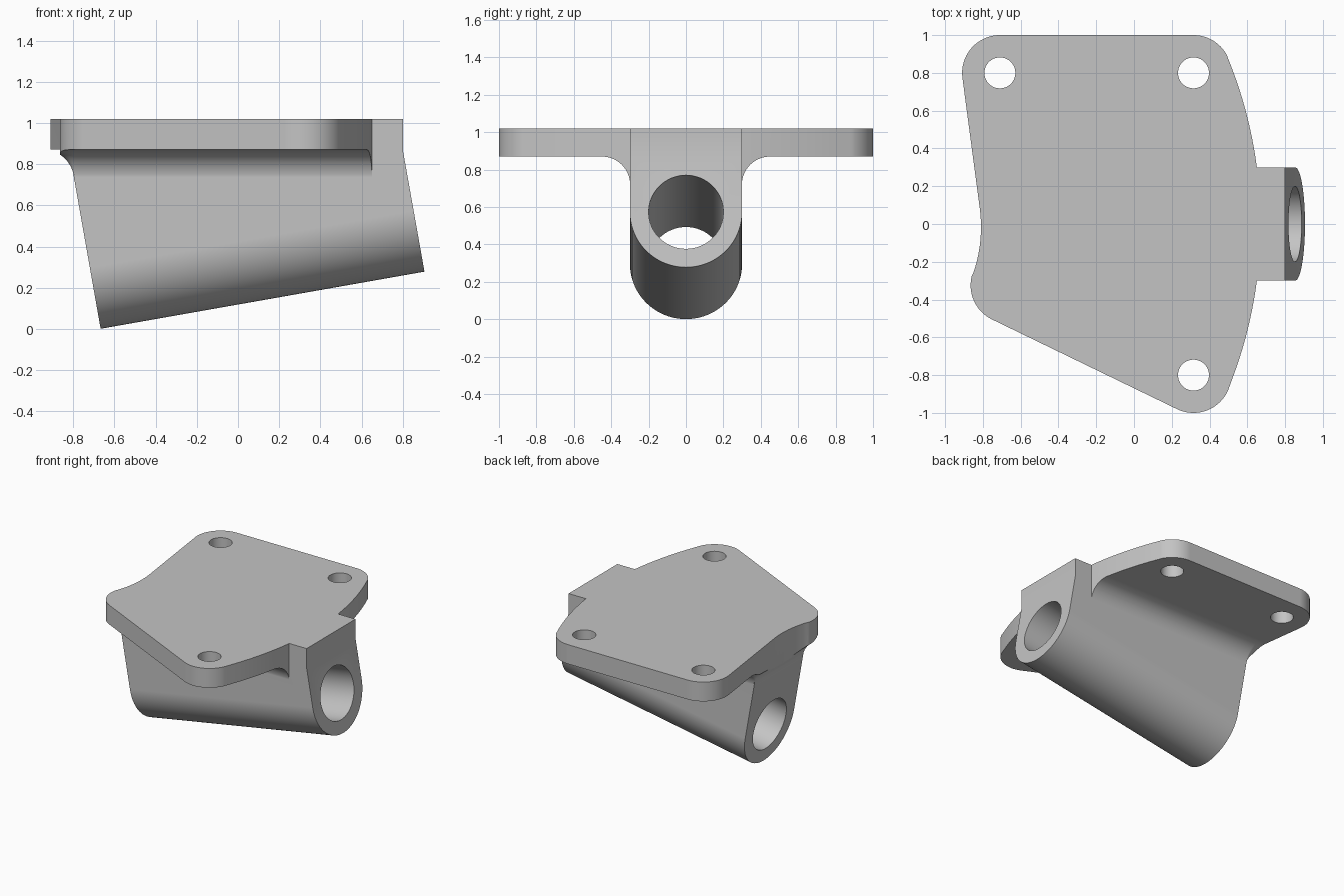
import bpy, bmesh
from math import sin, cos, radians, pi, hypot
from mathutils import Vector

if "Cube" in bpy.data.objects:
    bpy.data.objects.remove(bpy.data.objects["Cube"], do_unlink=True)

TOP, UNDER = 1.02, 0.87        # plate faces
FILLET = 0.15
TILT = radians(10)
HALF = 0.30                    # half width of the bore housing
AXIS = Vector((cos(TILT), 0, sin(TILT)))
UP = Vector((-sin(TILT), 0, cos(TILT)))
MID = Vector((0.067, 0, 0.435))


def arc(cx, cy, r, a0, a1, n):
    return [(cx + r * cos(radians(a0 + (a1 - a0) * i / n)),
             cy + r * sin(radians(a0 + (a1 - a0) * i / n))) for i in range(n + 1)]


def loft(name, rings):
    """Closed solid through rings of equal point count."""
    bm = bmesh.new()
    loops = [[bm.verts.new(p) for p in ring] for ring in rings]
    n = len(loops[0])
    for a, b in zip(loops, loops[1:]):
        for i in range(n):
            j = (i + 1) % n
            bm.faces.new((a[i], a[j], b[j], b[i]))
    bm.faces.new(loops[0][::-1])
    bm.faces.new(loops[-1])
    bmesh.ops.recalc_face_normals(bm, faces=bm.faces)
    mesh = bpy.data.meshes.new(name)
    bm.to_mesh(mesh)
    bm.free()
    ob = bpy.data.objects.new(name, mesh)
    bpy.context.collection.objects.link(ob)
    return ob


def upright(name, points, z0, z1):
    return loft(name, [[(x, y, z) for x, y in points] for z in (z0, z1)])


def along_axis(name, section):
    return loft(name, [[MID + AXIS * s + UP * h + Vector((0, y, 0)) for y, h in section]
                       for s in (-1.5, 1.5)])


def apply_modifier(ob, mod):
    bpy.context.view_layer.objects.active = ob
    bpy.ops.object.modifier_apply(modifier=mod.name)


def combine(ob, other, operation):
    mod = ob.modifiers.new(operation, 'BOOLEAN')
    mod.operation = operation
    mod.solver = 'EXACT'
    mod.object = other
    apply_modifier(ob, mod)
    bpy.data.objects.remove(other, do_unlink=True)


# Plate outline: tangent arcs joined by straight edges
outline = []
for x, y in (arc(0.315, -0.8, 0.2, 244.1, 337.85, 20)
             + arc(-1.65, 0, 2.32, -22.15, 22.15, 32)
             + arc(0.315, 0.8, 0.2, 22.15, 90, 16)
             + arc(-0.71, 0.8, 0.2, 90, 187.4, 20)
             + arc(-1.56, -0.016, 0.75, 7.4, -19.05, 14)
             + arc(-0.665, -0.325, 0.2, 160.95, 244.1, 18)):
    if not outline or hypot(x - outline[-1][0], y - outline[-1][1]) > 0.005:
        outline.append((x, y))

# Slab with a flared fillet below it, trimmed to the outline
bracket = upright("tilted_bore_bracket",
                  [(-1.2, -1.2), (1.2, -1.2), (1.2, 1.2), (-1.2, 1.2)], UNDER, TOP)


def flare_ring(d, z):
    r, w, x = d + 0.0005, HALF - 0.0015, -0.795
    pts = [(0.75, -w - r), (0.75, w + r)]
    pts += arc(x, w, r, 90, 180, 10) + arc(x, -w, r, 180, 270, 10)
    return [(px, py, z) for px, py in pts]


steps = [pi / 2 * i / 14 for i in range(15)]
rings = [flare_ring(FILLET * (1 - cos(t)), UNDER - FILLET + FILLET * sin(t)) for t in steps]
rings.append(flare_ring(FILLET, UNDER + 0.05))
combine(bracket, loft("fillet_flare", rings), 'UNION')
combine(bracket, upright("outline_trim", outline, 0.5, 1.2), 'INTERSECT')

# Tilted U-shaped housing, trimmed by its side profile
housing = along_axis("housing", arc(0, 0, HALF, 180, 360, 40) + [(HALF, 1.3), (-HALF, 1.3)])
side = [(-0.632, -0.197), (0.94, 0.083), (0.8, UNDER), (0.8, TOP), (-0.8, TOP), (-0.8, 0.755)]
trim = loft("side_trim", [[(x, y, z) for x, z in side] for y in (-0.5, 0.5)])
combine(housing, trim, 'INTERSECT')
combine(bracket, housing, 'UNION')

# Bore and screw holes
combine(bracket, along_axis("bore", arc(0, 0, 0.2, 0, 360, 64)[:-1]), 'DIFFERENCE')
for x, y in ((-0.71, 0.8), (0.315, 0.8), (0.315, -0.8)):
    hole = upright("screw_hole", arc(x, y, 0.082, 0, 360, 40)[:-1], 0.7, 1.2)
    combine(bracket, hole, 'DIFFERENCE')

# Material and shading
grey = bpy.data.materials.new("plain_grey")
grey.use_nodes = True
colour = (0.55, 0.55, 0.55, 1)
grey.diffuse_color = colour
grey.node_tree.nodes["Principled BSDF"].inputs["Base Color"].default_value = colour
bracket.data.materials.clear()
bracket.data.materials.append(grey)
for face in bracket.data.polygons:
    face.material_index = 0

bpy.ops.object.select_all(action='DESELECT')
bracket.select_set(True)
bpy.context.view_layer.objects.active = bracket
bpy.ops.object.shade_smooth_by_angle(angle=radians(30))
weighted = bracket.modifiers.new("even_normals", 'WEIGHTED_NORMAL')
weighted.keep_sharp = True
